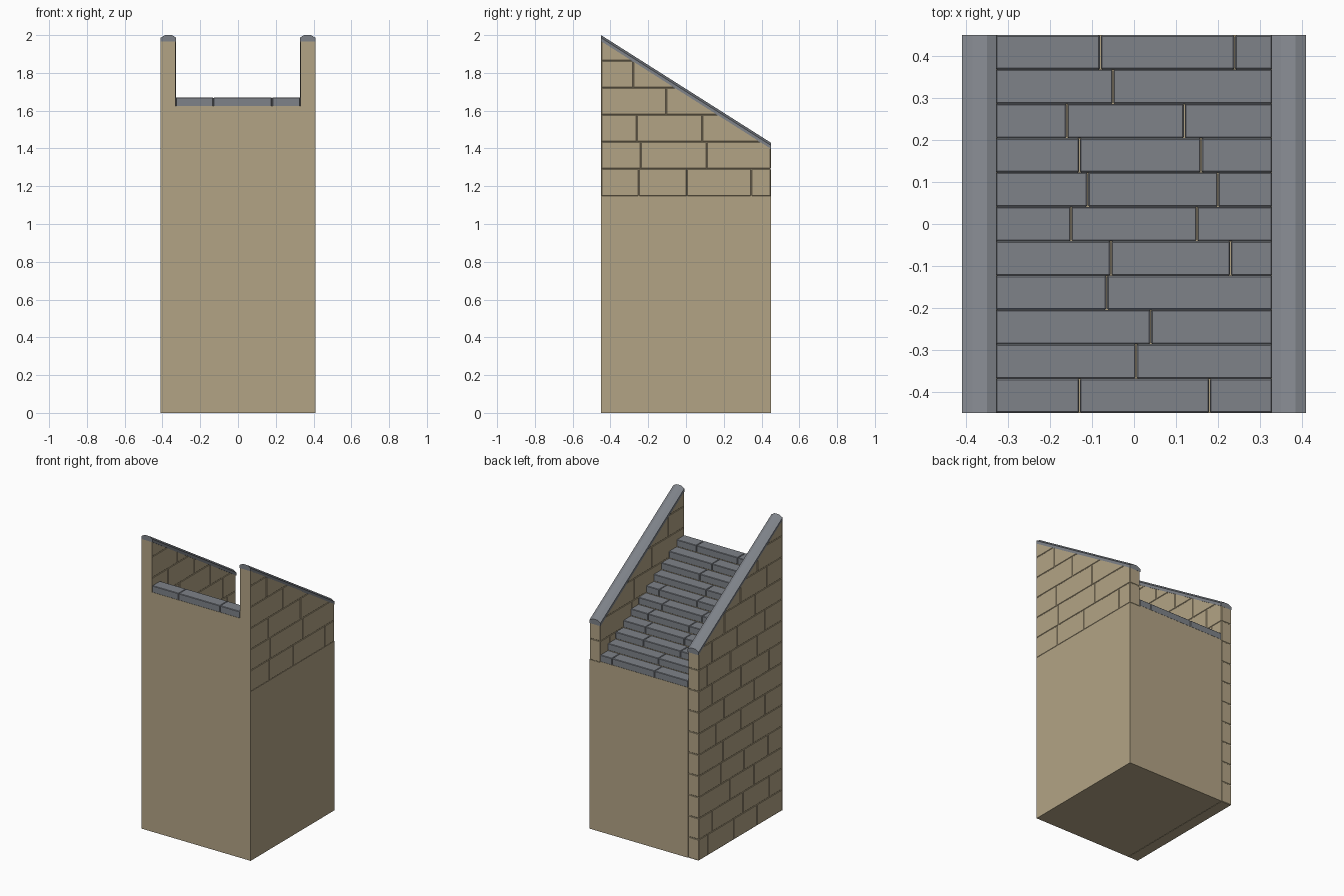
import bpy, bmesh, random
from mathutils import Vector

if "Cube" in bpy.data.objects:
    bpy.data.objects.remove(bpy.data.objects["Cube"])

random.seed(4)
W, WI, D = 0.41, 0.33, 0.45          # outer half width, inner half width, half depth
DROP = 0.57                          # fall of the parapet from front to back
CAP_Z = 1.965                        # underside of coping at the front
COURSE = 0.1435
N, PITCH = 11, 2 * D / 11
STEP_TOP, RISE, SLAB = 1.67, 0.047, 0.045
GAP = 0.004


def material(name, colour):
    m = bpy.data.materials.new(name)
    m.diffuse_color = (*colour, 1)
    m.use_nodes = True
    m.node_tree.nodes["Principled BSDF"].inputs["Base Color"].default_value = m.diffuse_color
    return m


SAND = material("sandstone", (0.45, 0.37, 0.235))
GREY = material("grey_stone", (0.21, 0.225, 0.25))


def finish(bm, name, mat):
    bmesh.ops.recalc_face_normals(bm, faces=bm.faces)
    me = bpy.data.meshes.new(name)
    bm.to_mesh(me)
    bm.free()
    ob = bpy.data.objects.new(name, me)
    me.materials.append(mat)
    bpy.context.collection.objects.link(ob)
    return ob


def prism(name, loop_a, loop_b, mat):
    """Solid between two matching outlines."""
    bm = bmesh.new()
    a = [bm.verts.new(p) for p in loop_a]
    b = [bm.verts.new(p) for p in loop_b]
    bm.faces.new(a)
    bm.faces.new(b[::-1])
    for i in range(len(a)):
        j = (i + 1) % len(a)
        bm.faces.new((a[i], b[i], b[j], a[j]))
    return finish(bm, name, mat)


def side_prism(name, yz, x0, x1, mat):
    return prism(name, [(x0, y, z) for y, z in yz], [(x1, y, z) for y, z in yz], mat)


def block(bm, lo, hi, bevel, clip=False):
    """Bevelled stone, optionally cut by the parapet slope."""
    t = bmesh.new()
    bmesh.ops.create_cube(t, size=1)
    lo, hi = Vector(lo), Vector(hi)
    for v in t.verts:
        v.co = (lo + hi) / 2 + v.co * (hi - lo)
    bmesh.ops.bevel(t, geom=t.edges[:], offset=bevel, segments=1, affect='EDGES')
    if clip:
        r = bmesh.ops.bisect_plane(t, geom=t.verts[:] + t.edges[:] + t.faces[:],
                                   plane_co=(0, -D, CAP_Z + 0.003),
                                   plane_no=Vector((0, DROP, 2 * D)).normalized(), clear_outer=True)
        edges = [e for e in r["geom_cut"] if isinstance(e, bmesh.types.BMEdge)]
        if edges:
            bmesh.ops.contextual_create(t, geom=edges)
    me = bpy.data.meshes.new("tmp")
    t.to_mesh(me)
    t.free()
    bm.from_mesh(me)
    bpy.data.meshes.remove(me)


# stepped core between the walls
profile = [(-D, 0), (D, 0)]
for i in reversed(range(N)):
    z = STEP_TOP - i * RISE - SLAB
    profile += [(-D + (i + 1) * PITCH, z), (-D + i * PITCH, z)]
side_prism("stair_core", profile, -WI, WI, SAND)

# treads, each row split into stones
JOINTS = [(-.13, .18), (.005,), (.04,), (-.065,), (-.055, .23), (-.15, .15),
          (-.11, .2), (-.13, .16), (-.16, .12), (-.05,), (-.08, .24)]
bm = bmesh.new()
for i, cuts in enumerate(JOINTS):
    z = STEP_TOP - i * RISE
    y0, y1 = -D + i * PITCH, -D + (i + 1) * PITCH
    xs = [-WI, *cuts, WI]
    for a, b in zip(xs, xs[1:]):
        block(bm, (a + GAP / 4, y0, z - SLAB - 0.002), (b - GAP / 4, y1, z), 0.003)
finish(bm, "stair_treads", GREY)

# side walls: recessed core with bricks standing slightly proud
RIGHT_JOINTS = {8: (-.25, .005, .345), 9: (-.24, .11), 10: (-.26, .085), 11: (-.105,), 12: (-.28,)}
for side, label, first in ((-1, "left", 0), (1, "right", 8)):
    base = first * COURSE
    back = D - 0.003
    slope = [(back, CAP_Z - DROP + 0.003), (-D, CAP_Z)]
    side_prism(label + "_wall_core", [(-D, 0), (back, 0)] + slope,
               side * (WI + 0.003), side * (W - 0.003), SAND)
    # flush pier at the front edge
    side_prism(label + "_front_face", [(-D, 0), (-D + 0.003, 0), (-D + 0.003, CAP_Z), (-D, CAP_Z)],
               side * WI, side * W, SAND)
    if base:
        side_prism(label + "_plain_wall", [(-D, 0), (D, 0), (D, base), (-D, base)],
                   side * WI, side * W, SAND)
    bm = bmesh.new()
    x0, x1 = sorted((side * WI, side * W))
    for c in range(first, 14):
        if side > 0:
            cuts = list(RIGHT_JOINTS.get(c, ()))
        else:
            y = -D + (0.17 if c % 2 else 0.29) + random.uniform(-0.03, 0.03)
            cuts = []
            while y < D - 0.08:
                cuts.append(y)
                y += random.uniform(0.24, 0.34)
        ys = [-D + 0.001, *cuts, D]
        for a, b in zip(ys, ys[1:]):
            z0, z1 = c * COURSE, (c + 1) * COURSE
            top_here = CAP_Z - DROP * (a + D) / (2 * D)
            if z0 < top_here - 0.01:
                block(bm, (x0, a + GAP / 4, z0 + GAP / 4), (x1, b - GAP / 4, z1 - GAP / 4), 0.003, True)
    finish(bm, label + "_wall_bricks", SAND)

    # sloping coping with chamfered top
    cap = [(WI - 0.003, CAP_Z), (WI - 0.003, 1.986), (WI + 0.02, 2.0),
           (W - 0.025, 2.0), (W, 1.986), (W, CAP_Z)]
    prism(label + "_coping", [(side * x, -D, z) for x, z in cap],
          [(side * x, D, z - DROP) for x, z in cap], GREY)
